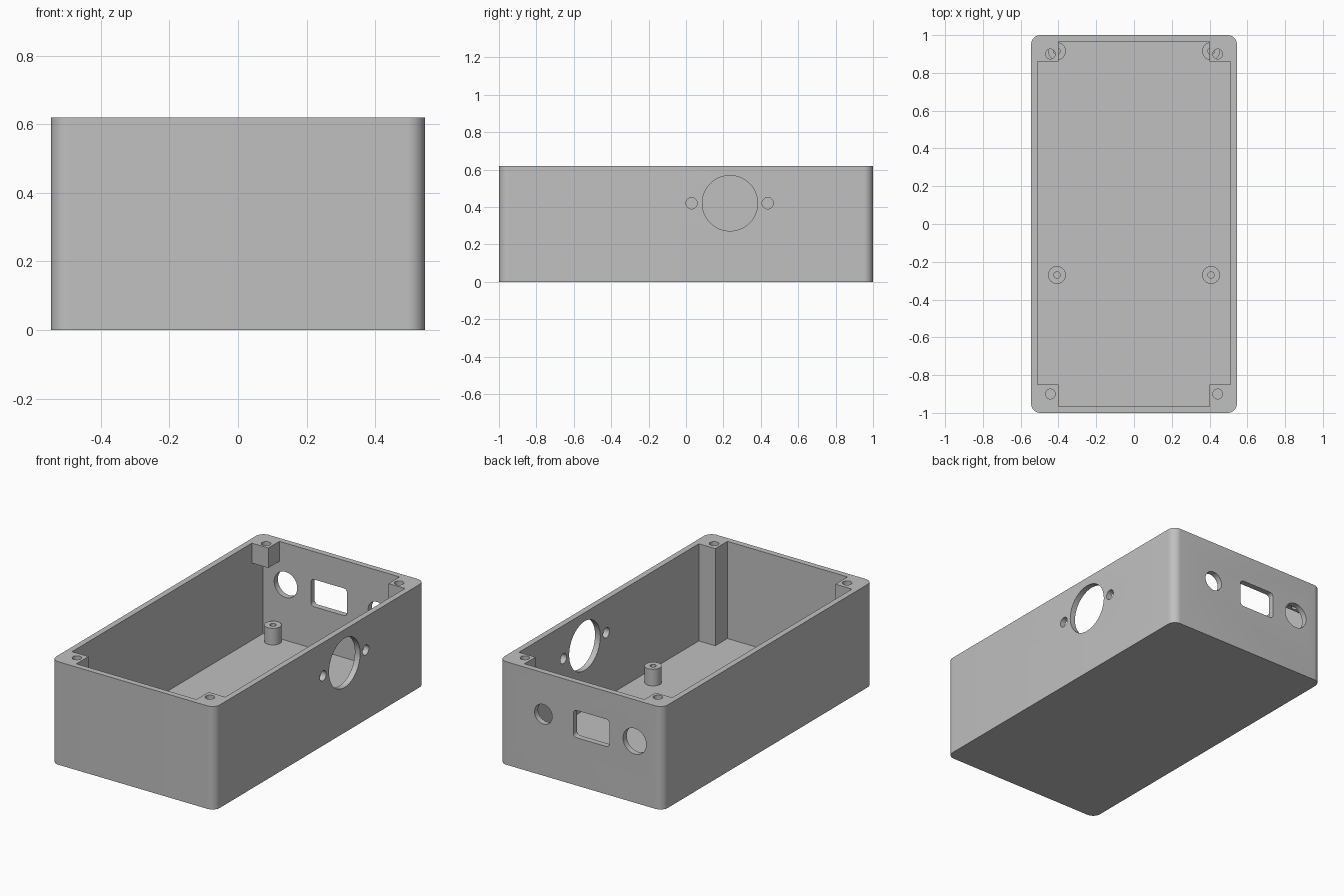
import bpy, bmesh, math
from mathutils import Matrix

cube = bpy.data.objects.get("Cube")
if cube:
    bpy.data.objects.remove(cube, do_unlink=True)

GREY = (0.53, 0.53, 0.53, 1)
mat = bpy.data.materials.new("plain grey")
mat.use_nodes = True
mat.diffuse_color = GREY
mat.node_tree.nodes["Principled BSDF"].inputs["Base Color"].default_value = GREY

HX, HY, H = 0.545, 1.0, 0.62      # outer half sizes and height
IX, IY, FLOOR = 0.51, 0.965, 0.035  # cavity half sizes and floor level
UPRIGHT = Matrix.Identity(4)
ALONG_X = Matrix.Rotation(math.pi / 2, 4, 'Y')
ALONG_Y = Matrix.Rotation(math.pi / 2, 4, 'X')


def prism(name, points, low, high, matrix=UPRIGHT):
    """Extrude a flat outline from low to high, then place it."""
    bm = bmesh.new()
    face = bm.faces.new([bm.verts.new((x, y, low)) for x, y in points])
    top = bmesh.ops.extrude_face_region(bm, geom=[face])
    verts = [v for v in top["geom"] if isinstance(v, bmesh.types.BMVert)]
    bmesh.ops.translate(bm, verts=verts, vec=(0, 0, high - low))
    bmesh.ops.transform(bm, matrix=matrix, verts=bm.verts)
    bmesh.ops.recalc_face_normals(bm, faces=bm.faces)
    mesh = bpy.data.meshes.new(name)
    bm.to_mesh(mesh)
    bm.free()
    mesh.materials.append(mat)
    obj = bpy.data.objects.new(name, mesh)
    bpy.context.collection.objects.link(obj)
    return obj


def rounded(hx, hy, r, steps=10):
    pts = []
    for q, (sx, sy) in enumerate([(1, 1), (-1, 1), (-1, -1), (1, -1)]):
        for i in range(steps + 1):
            a = (q + i / steps) * math.pi / 2
            pts.append((sx * (hx - r) + r * math.cos(a), sy * (hy - r) + r * math.sin(a)))
    return pts


def circle(r, n=48):
    return [(r * math.cos(2 * math.pi * i / n), r * math.sin(2 * math.pi * i / n)) for i in range(n)]


def box(x0, x1, y0, y1):
    return [(x0, y0), (x1, y0), (x1, y1), (x0, y1)]


def cut(obj, cutter):
    """Subtract the cutter and remove it."""
    mod = obj.modifiers.new("cut", 'BOOLEAN')
    mod.operation, mod.solver, mod.object = 'DIFFERENCE', 'EXACT', cutter
    bpy.context.view_layer.update()
    mesh = bpy.data.meshes.new_from_object(obj.evaluated_get(bpy.context.evaluated_depsgraph_get()))
    obj.modifiers.clear()
    obj.data = mesh
    bpy.data.objects.remove(cutter, do_unlink=True)


def finish(obj):
    bpy.ops.object.select_all(action='DESELECT')
    obj.select_set(True)
    bpy.context.view_layer.objects.active = obj
    bpy.ops.object.shade_smooth_by_angle(angle=math.radians(30))


# Case with a cavity that leaves a square screw post in each corner
case = prism("case", rounded(HX, HY, 0.05), 0, H)
PX, FY, BY = 0.4, 0.85, 0.86
half = [(PX, -IY), (PX, -FY), (IX, -FY), (IX, BY), (PX, BY), (PX, IY)]
outline = half + [(-x, y) for x, y in reversed(half)]
cut(case, prism("cavity", outline, FLOOR, H + 0.1))

for side in (-1, 1):
    # Back posts are short: clear the space below them
    xs = sorted((side * 0.3, side * IX))
    cut(case, prism("undercut", box(*xs, 0.8, IY), FLOOR, 0.5))
    # Blind screw holes in the posts
    for y in (-0.9, 0.9):
        place = Matrix.Translation((side * 0.443, y, 0))
        cut(case, prism("screw_hole", circle(0.026, 32), 0.4, H + 0.1, place))

# Round openings in the left wall
for y, r in ((0.235, 0.148), (0.03, 0.03), (0.437, 0.03)):
    place = Matrix.Translation((HX, y, 0.42)) @ ALONG_X
    cut(case, prism("side_hole", circle(r, 64), -0.1, 0.1, place))

# Connector openings in the back wall
for x, shape in ((0.25, circle(0.059)), (-0.07, rounded(0.12, 0.082, 0.022, 6)),
                 (-0.358, circle(0.077))):
    place = Matrix.Translation((x, HY, 0.37)) @ ALONG_Y
    cut(case, prism("back_hole", shape, -0.07, 0.07, place))
finish(case)

# Board standoffs on the floor
for side, label in ((1, "left"), (-1, "right")):
    for y, end in ((-0.27, "front"), (0.915, "back")):
        place = Matrix.Translation((side * 0.408, y, 0))
        post = prism(f"{end}_{label}_standoff", circle(0.047), FLOOR - 0.01, 0.135, place)
        cut(post, prism("pilot_hole", circle(0.017, 24), FLOOR, 0.2, place))
        finish(post)
